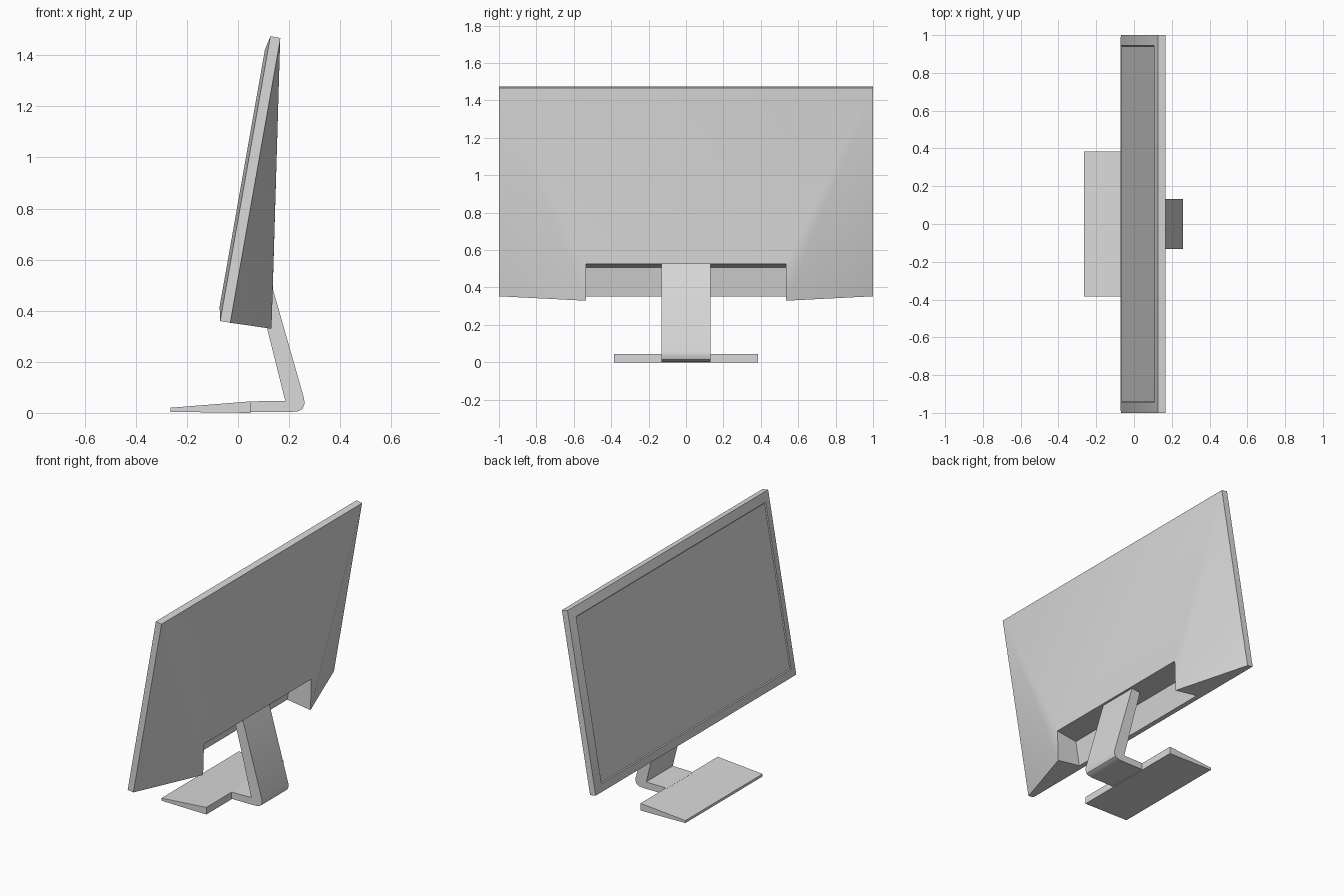
import bpy, bmesh, math
from mathutils import Vector

cube = bpy.data.objects.get("Cube")
if cube:
    bpy.data.objects.remove(cube)

# One plain material for the whole display
grey = bpy.data.materials.new("light_grey")
grey.use_nodes = True
colour = (0.7, 0.7, 0.7, 1)
grey.diffuse_color = colour
grey.node_tree.nodes["Principled BSDF"].inputs["Base Color"].default_value = colour

TILT = math.radians(10)
BOTTOM, TOP, BACK = -0.055, 1.077, 0.052


def panel(y, up, back):
    """Point on the tilted panel: sideways, up the glass, back from the glass."""
    s, c = math.sin(TILT), math.cos(TILT)
    return Vector((-0.072 + up * s + back * c, y, 0.416 + up * c - back * s))


def finish(name, bm, angle=35):
    bmesh.ops.recalc_face_normals(bm, faces=bm.faces)
    mesh = bpy.data.meshes.new(name)
    bm.to_mesh(mesh)
    bm.free()
    mesh.materials.append(grey)
    obj = bpy.data.objects.new(name, mesh)
    bpy.context.collection.objects.link(obj)
    bpy.ops.object.select_all(action='DESELECT')
    obj.select_set(True)
    bpy.context.view_layer.objects.active = obj
    bpy.ops.object.shade_smooth_by_angle(angle=math.radians(angle))
    return obj


def ring(bm, inset, back):
    """Rectangle of vertices parallel to the glass."""
    y, lo, hi = 1 - inset, BOTTOM + inset, TOP - inset
    return [bm.verts.new(panel(a, b, back))
            for a, b in ((-y, lo), (y, lo), (y, hi), (-y, hi))]


def bridge(bm, a, b):
    n = len(a)
    for i in range(n):
        j = (i + 1) % n
        bm.faces.new((a[i], a[j], b[j], b[i]))


def slab(name, profile, half_width):
    """Side profile in x and z, extruded across y."""
    bm = bmesh.new()
    ends = [[bm.verts.new((x, y, z)) for x, z in profile]
            for y in (-half_width, half_width)]
    bridge(bm, *ends)
    for end in ends:
        bm.faces.new(end)
    return finish(name, bm)


# Bezel: flat sides, sloping front and a small step down to the screen
bm = bmesh.new()
rings = [ring(bm, i, b) for i, b in ((0, BACK), (0, 0.012), (0.055, 0), (0.06, 0.005))]
for a, b in zip(rings, rings[1:]):
    bridge(bm, a, b)
bm.faces.new(rings[0])
finish("bezel", bm, 30)

# Screen
bm = bmesh.new()
bm.faces.new(ring(bm, 0.06, 0.005)[::-1])
finish("screen", bm)

# Rear cover: wedge with folded corners and a notch for the stand
bm = bmesh.new()
points = {
    "corner_low": (1, BOTTOM, 0.051), "corner_high": (1, TOP, 0.051),
    "ridge": (0.535, -0.05, 0.215), "inner": (0.535, BOTTOM, 0.051),
    "notch_rear": (0.535, 0.145, 0.187), "notch_front": (0.535, 0.1, 0.051),
}
L, R = [{k: bm.verts.new(panel(s * y, u, w)) for k, (y, u, w) in points.items()}
        for s in (-1, 1)]
for side in (L, R):
    for face in (("corner_low", "ridge", "corner_high"),
                 ("corner_low", "inner", "ridge"),
                 ("ridge", "inner", "notch_front", "notch_rear"),
                 ("ridge", "notch_rear", "corner_high")):
        bm.faces.new([side[k] for k in face])
for loop in (("notch_rear", "corner_high"), ("notch_front", "notch_rear"),
             ("corner_low", "inner", "notch_front", "corner_high")):
    if len(loop) == 2:
        a, b = loop
        bm.faces.new((L[a], R[a], R[b], L[b]))
    else:
        bm.faces.new([L[k] for k in loop[:3]] + [R[k] for k in loop[2::-1]]
                     + [R[loop[3]], L[loop[3]]])
finish("rear_cover", bm)

# Stand: leaning post that turns forward into a foot
slab("stand_post", [(0.06, 0.535), (0.115, 0.555), (0.138, 0.48), (0.259, 0.055),
                    (0.26, 0.035), (0.253, 0.016), (0.235, 0.006), (0.2, 0.003),
                    (0.04, 0.003), (0.04, 0.045), (0.185, 0.047), (0.115, 0.326)], 0.132)

# Base plate, thinner towards the viewer
slab("base_plate", [(-0.265, 0.004), (-0.265, 0.02), (0.048, 0.045), (0.048, 0)], 0.385)
